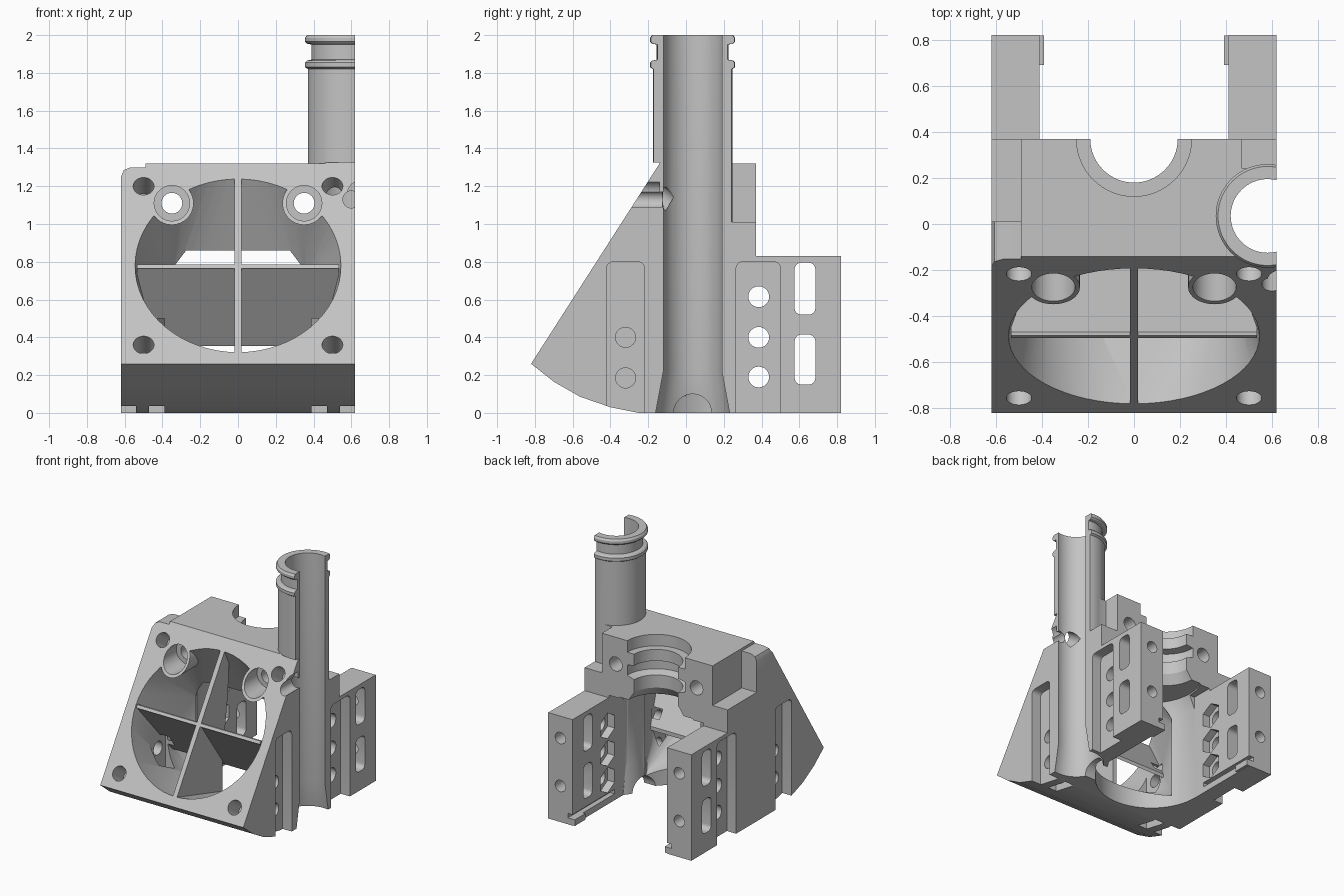
import bpy, bmesh, math
from mathutils import Vector, Matrix

if "Cube" in bpy.data.objects:
    bpy.data.objects.remove(bpy.data.objects["Cube"])

grey = bpy.data.materials.new("plain_grey")
grey.use_nodes = True
COLOUR = (0.55, 0.55, 0.55, 1)
grey.diffuse_color = COLOUR
grey.node_tree.nodes["Principled BSDF"].inputs["Base Color"].default_value = COLOUR


def finish(bm, name):
    bmesh.ops.recalc_face_normals(bm, faces=bm.faces)
    mesh = bpy.data.meshes.new(name)
    bm.to_mesh(mesh)
    bm.free()
    mesh.materials.append(grey)
    ob = bpy.data.objects.new(name, mesh)
    bpy.context.scene.collection.objects.link(ob)
    return ob


def extrude(name, points, offset):
    """Extrude a closed loop of 3D points along an offset."""
    bm = bmesh.new()
    face = bm.faces.new([bm.verts.new(p) for p in points])
    made = bmesh.ops.extrude_face_region(bm, geom=[face])["geom"]
    bmesh.ops.translate(bm, vec=offset, verts=[v for v in made if isinstance(v, bmesh.types.BMVert)])
    return finish(bm, name)


def side_prism(name, yz, x0, x1):
    return extrude(name, [(x0, y, z) for y, z in yz], (x1 - x0, 0, 0))


def box(name, x0, x1, y0, y1, z0, z1):
    return side_prism(name, [(y0, z0), (y1, z0), (y1, z1), (y0, z1)], x0, x1)


def rounded(y0, y1, z0, z1, r):
    loop = []
    for cy, cz, start in ((y1 - r, z1 - r, 0), (y0 + r, z1 - r, 1), (y0 + r, z0 + r, 2), (y1 - r, z0 + r, 3)):
        for i in range(5):
            a = (start + i / 4) * math.pi / 2
            loop.append((cy + r * math.cos(a), cz + r * math.sin(a)))
    return loop


def rod(name, a, b, r, sides=32):
    a, b = Vector(a), Vector(b)
    turn = (b - a).to_track_quat('Z', 'Y').to_matrix().to_4x4()
    bm = bmesh.new()
    bmesh.ops.create_cone(bm, cap_ends=True, segments=sides, radius1=r, radius2=r,
                          depth=(b - a).length, matrix=Matrix.Translation((a + b) / 2) @ turn)
    return finish(bm, name)


def lathe(name, x, y, rz, sides=64):
    """Solid of revolution from a list of radius and height pairs."""
    bm = bmesh.new()
    rings = [[bm.verts.new((x + r * math.cos(i * math.tau / sides), y + r * math.sin(i * math.tau / sides), z))
              for i in range(sides)] for r, z in rz]
    for low, high in zip(rings, rings[1:]):
        for i in range(sides):
            j = (i + 1) % sides
            bm.faces.new((low[i], low[j], high[j], high[i]))
    bm.faces.new(rings[0])
    bm.faces.new(rings[-1])
    return finish(bm, name)


# Main block with the two rear arms
body = side_prism("duct_body", [(-0.82, 0.26), (-0.7, 0.165), (-0.56, 0.085), (-0.4, 0.03), (-0.25, 0), (0.82, 0),
                                (0.82, 0.83), (0.37, 0.83), (0.37, 1.32), (-0.3, 1.32), (-0.9, 0.3)], -0.62, 0.7)
helpers = []


def combine(ob, kind):
    mod = body.modifiers.new(ob.name, 'BOOLEAN')
    mod.operation, mod.solver, mod.object = kind, 'EXACT', ob
    ob.hide_render = True
    helpers.append(ob)


def cut(ob):
    combine(ob, 'DIFFERENCE')


def add(ob):
    combine(ob, 'UNION')


# Stepped top corners and the rounded corner boss
cut(box("left_step", 0.47, 1, 0.24, 0.5, 1.01, 1.5))
cut(box("right_step", -1, -0.49, -0.5, 0.5, 1.01, 1.5))
boss = [(-0.62, 0.95), (-0.62, 1.25), (-0.605, 1.285), (-0.57, 1.3), (-0.45, 1.3), (-0.45, 0.95)]
add(extrude("corner_boss", [(x, -0.4, z) for x, z in boss], (0, 0.41, 0)))

# Open cavity between the arms and the grooved socket above it
cut(lathe("cavity", 0, 0.2, [(0.409, -0.2), (0.409, 0.75), (0.36, 0.86)]))
cut(box("rear_gap", -0.41, 0.41, 0.2, 1, -0.3, 0.85))
cut(lathe("socket", 0, 0.37, [(0.28, 0.8), (0.19, 0.93), (0.19, 1.03), (0.25, 1.05), (0.25, 1.13),
                              (0.19, 1.14), (0.19, 1.23), (0.25, 1.23), (0.25, 1.5)]))

# Air duct: round fan mouth blending to the cavity
slope = Vector((0, 0.68, 1.06)).normalized()
normal = Vector((0, -slope.z, slope.y))
mouth = Vector((0, -0.487, 0.78))
bm = bmesh.new()
for i in range(64):
    a = i * math.tau / 64
    spoke = Vector((0.545 * math.cos(a), 0, 0)) + slope * 0.545 * math.sin(a)
    for shift in (0, 0.1):
        bm.verts.new(mouth + spoke + normal * shift)
for i in range(17):
    a = i * math.pi / 16
    bm.verts.new((0.37 * math.cos(a), 0, 0.7 + 0.15 * math.sin(a)))
for x in (-0.37, 0.37):
    bm.verts.new((x, 0, 0.09))
hull = bmesh.ops.convex_hull(bm, input=bm.verts)
loose = {v for v in hull["geom_interior"] + hull["geom_unused"] if isinstance(v, bmesh.types.BMVert)}
bmesh.ops.delete(bm, geom=list(loose), context='VERTS')
cut(finish(bm, "air_duct"))

# Duct dividers and screw sleeves
add(side_prism("vertical_divider", [(-0.82, 0.29), (-0.25, 1.27), (-0.13, 1.27), (-0.15, 0.9),
                                    (-0.22, 0.4), (-0.22, 0.1), (-0.5, 0.15)], -0.018, 0.018))
add(side_prism("sloping_divider", [(-0.53, 0.765), (-0.53, 0.785), (-0.47, 0.785), (-0.19, 0.385),
                                   (-0.19, 0.355), (-0.485, 0.765)], -0.535, 0.535))
for s in (-1, 1):
    add(rod("screw_sleeve", (s * 0.35, -0.5, 1.11), (s * 0.35, 0.03, 1.11), 0.115))

# Half pipe with two collars
add(lathe("pipe", 0.58, 0.035, [(0.235, 0.002), (0.215, 0.22), (0.21, 0.3), (0.21, 1.82), (0.225, 1.83), (0.225, 1.855),
                                (0.215, 1.865), (0.19, 1.87), (0.19, 1.95), (0.215, 1.955), (0.225, 1.965),
                                (0.225, 1.985), (0.215, 2)]))
cut(lathe("pipe_bore", 0.58, 0.035, [(0.208, -0.05), (0.2, 0), (0.16, 0.22), (0.16, 2.2)]))
cut(rod("pipe_outlet", (0.25, 0.035, 0), (0.6, 0.035, 0), 0.1))
cut(box("flat_side", 0.62, 1.2, -1.2, 1.2, -0.3, 2.5))

# Sloping fan face
cut(side_prism("fan_face", [(-1.0125, -0.04), (-0.137, 1.325), (-2, 1.325), (-2, -0.04)], -1, 1))

# Screw holes at the fan corners and by the pipe
for x in (-0.5, 0.5):
    for z in (0.36, 1.2):
        p = Vector((x, -0.82 + (z - 0.26) * 0.68 / 1.06, z))
        cut(rod("fan_screw_hole", p + normal * 0.1, p - normal * 0.16, 0.055))
cut(rod("side_counterbore", (0.65, -0.5, 1.16), (0.65, -0.14, 1.16), 0.07))
cut(rod("side_screw_hole", (0.6, -0.3, 1.13), (0.6, 0, 1.13), 0.045))

# Details shared by both sides
for s in (-1, 1):
    cut(rod("sleeve_counterbore", (s * 0.35, -0.6, 1.11), (s * 0.35, -0.13, 1.11), 0.094))
    cut(rod("sleeve_hole", (s * 0.35, -0.5, 1.11), (s * 0.35, 0.6, 1.11), 0.055))
    for y0, y1 in ((-0.42, -0.22), (0.265, 0.5)):
        cut(side_prism("side_recess", rounded(y0, y1, -0.3, 0.8, 0.035), s * 0.54, s * 0.8))
    cut(box("nut_slot", s * 0.39, s * 0.47, -0.42, -0.225, -0.2, 0.5))
    for z in (0.185, 0.4):
        cut(rod("front_side_hole", (s * 0.43, -0.32, z), (s * 0.7, -0.32, z), 0.053))
    for z in (0.19, 0.4, 0.615):
        cut(rod("arm_hole", (s * 0.3, 0.385, z), (s * 0.8, 0.385, z), 0.055))
        cut(rod("hex_pocket", (s * 0.35, 0.385, z), (s * 0.47, 0.385, z), 0.1, 6))
    for z0, z1 in ((0.15, 0.415), (0.52, 0.795)):
        cut(side_prism("arm_slot", rounded(0.575, 0.685, z0, z1, 0.035), s * 0.3, s * 0.8))
        zc = (z0 + z1) / 2
        cut(rod("rear_hole", (s * 0.515, 0.63, zc), (s * 0.515, 1, zc), 0.045))
    cut(box("arm_groove", s * 0.38, s * 0.45, 0.3, 0.9, 0.05, 0.085))
    add(box("arm_lip", s * 0.39, s * 0.43, 0.69, 0.819, 0.002, 0.05))

# Bake the cuts and remove the helpers
graph = bpy.context.evaluated_depsgraph_get()
graph.update()
baked = bpy.data.meshes.new_from_object(body.evaluated_get(graph))
body.modifiers.clear()
body.data = baked
baked.materials.clear()
baked.materials.append(grey)
for ob in helpers:
    bpy.data.objects.remove(ob)
bpy.ops.object.select_all(action='DESELECT')
body.select_set(True)
bpy.context.view_layer.objects.active = body
bpy.ops.object.shade_smooth_by_angle(angle=math.radians(30))
